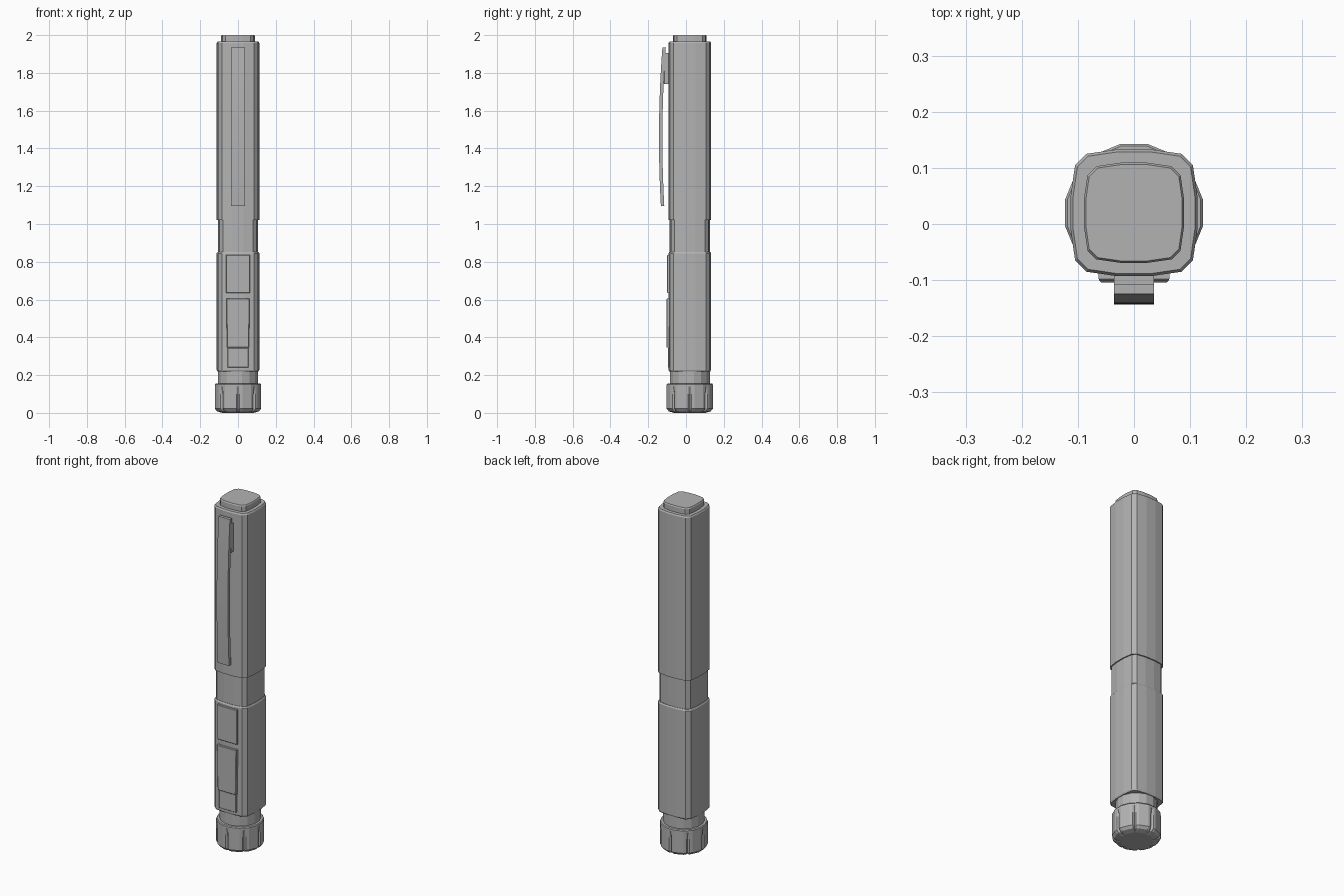
import bpy
import bmesh
import math

CY = 0.02          # pen axis sits slightly behind the origin

cube = bpy.data.objects.get("Cube")
if cube:
    bpy.data.objects.remove(cube, do_unlink=True)

grey = bpy.data.materials.new("plain grey")
grey.use_nodes = True
colour = (0.45, 0.45, 0.45, 1)
grey.diffuse_color = colour
grey.node_tree.nodes["Principled BSDF"].inputs["Base Color"].default_value = colour


def finish(name, bm):
    bmesh.ops.recalc_face_normals(bm, faces=bm.faces)
    mesh = bpy.data.meshes.new(name)
    bm.to_mesh(mesh)
    bm.free()
    mesh.materials.append(grey)
    obj = bpy.data.objects.new(name, mesh)
    bpy.context.collection.objects.link(obj)
    return obj


def loft(name, rings):
    """Skin a stack of (z, outline) rings and close both ends."""
    bm = bmesh.new()
    loops = [[bm.verts.new((x, y + CY, z)) for x, y in pts] for z, pts in rings]
    for low, high in zip(loops, loops[1:]):
        n = len(low)
        for i in range(n):
            j = (i + 1) % n
            bm.faces.new((low[i], low[j], high[j], high[i]))
    bm.faces.new(loops[0])
    bm.faces.new(loops[-1])
    return finish(name, bm)


def squircle(s=1.0):
    """Bowed square with chamfered corners."""
    side = [(0.105, -0.085), (0.113, -0.03), (0.113, 0.03), (0.105, 0.085)]
    pts = []
    for k in range(4):
        c, d = ((1, 0), (0, 1), (-1, 0), (0, -1))[k]
        pts += [(s * (x * c - y * d), s * (x * d + y * c)) for x, y in side]
    return pts


def circle(r, n):
    return [(r * math.cos(math.tau * (i + 0.5) / n),
             r * math.sin(math.tau * (i + 0.5) / n)) for i in range(n)]


def fluted(r, depth):
    """Sixteen-sided outline with a notch in every second flat."""
    pts = []
    half = math.pi / 16
    for k in range(8):
        a = k * math.pi / 4
        flat = r * math.cos(half)
        w = math.radians(4)
        for off, rad in ((-half, r), (-w, flat / math.cos(w)), (0, flat - depth),
                         (w, flat / math.cos(w)), (half, r)):
            pts.append((rad * math.cos(a + off), rad * math.sin(a + off)))
    return pts


def plate(name, w0, w1, z0, z1, front, back=-0.085):
    """Front panel, w0 wide at the bottom and w1 at the top."""
    bm = bmesh.new()
    rings = []
    for y, inset in ((back, 0), (front + 0.003, 0), (front, 0.003)):
        rings.append([bm.verts.new((x, y, z)) for x, z in (
            (-w0 + inset, z0 + inset), (w0 - inset, z0 + inset),
            (w1 - inset, z1 - inset), (-w1 + inset, z1 - inset))])
    for a, b in zip(rings, rings[1:]):
        for i in range(4):
            j = (i + 1) % 4
            bm.faces.new((a[i], a[j], b[j], b[i]))
    bm.faces.new(rings[0])
    bm.faces.new(rings[-1])
    return finish(name, bm)


# Barrel: upper cap, recessed neck and lower body
loft("upper_barrel", [(1.02, squircle()), (1.957, squircle()), (1.965, squircle(0.96))])
loft("neck", [(0.84, squircle(0.94)), (1.03, squircle(0.94))])
loft("lower_barrel", [(0.22, squircle(0.97)), (0.228, squircle()),
                      (0.845, squircle()), (0.852, squircle(0.96))])

# Stepped top with a shallow round recess
top = loft("top_cap", [(1.95, squircle(0.79)), (1.994, squircle(0.79)), (2.0, squircle(0.76))])
loft("top_button_rim", [(1.99, circle(0.07, 12)), (2.0, circle(0.068, 12))])

# Dial with flutes that fade out towards the top
loft("collar", [(0.15, circle(0.108, 16)), (0.225, circle(0.108, 16))])
loft("dial_knob", [(0, fluted(0.085, 0.004)), (0.008, fluted(0.113, 0.01)),
                   (0.022, fluted(0.125, 0.012)), (0.1, fluted(0.125, 0.009)),
                   (0.14, fluted(0.125, 0)), (0.15, fluted(0.125, 0)),
                   (0.155, fluted(0.121, 0))])

# Front panels
plate("front_button", 0.063, 0.063, 0.635, 0.835, -0.101)
plate("window_panel", 0.058, 0.062, 0.345, 0.605, -0.104)
plate("lower_panel", 0.055, 0.055, 0.24, 0.345, -0.096)

# Bowed pocket clip and its mount
bm = bmesh.new()
half_width = 0.036
steps = 12
rows = []
for i in range(steps + 1):
    t = i / steps
    z = 1.095 + 0.84 * t
    y = -0.133 + 0.008 * t - 0.055 * t * (1 - t)
    rows.append([bm.verts.new((x, yy, z)) for x, yy in (
        (-half_width, y), (half_width, y),
        (half_width, y + 0.018), (-half_width, y + 0.018))])
for a, b in zip(rows, rows[1:]):
    for i in range(4):
        j = (i + 1) % 4
        bm.faces.new((a[i], a[j], b[j], b[i]))
bm.faces.new(rows[0])
bm.faces.new(rows[-1])
finish("pocket_clip", bm)
plate("clip_mount", half_width, half_width, 1.74, 1.905, -0.118)
